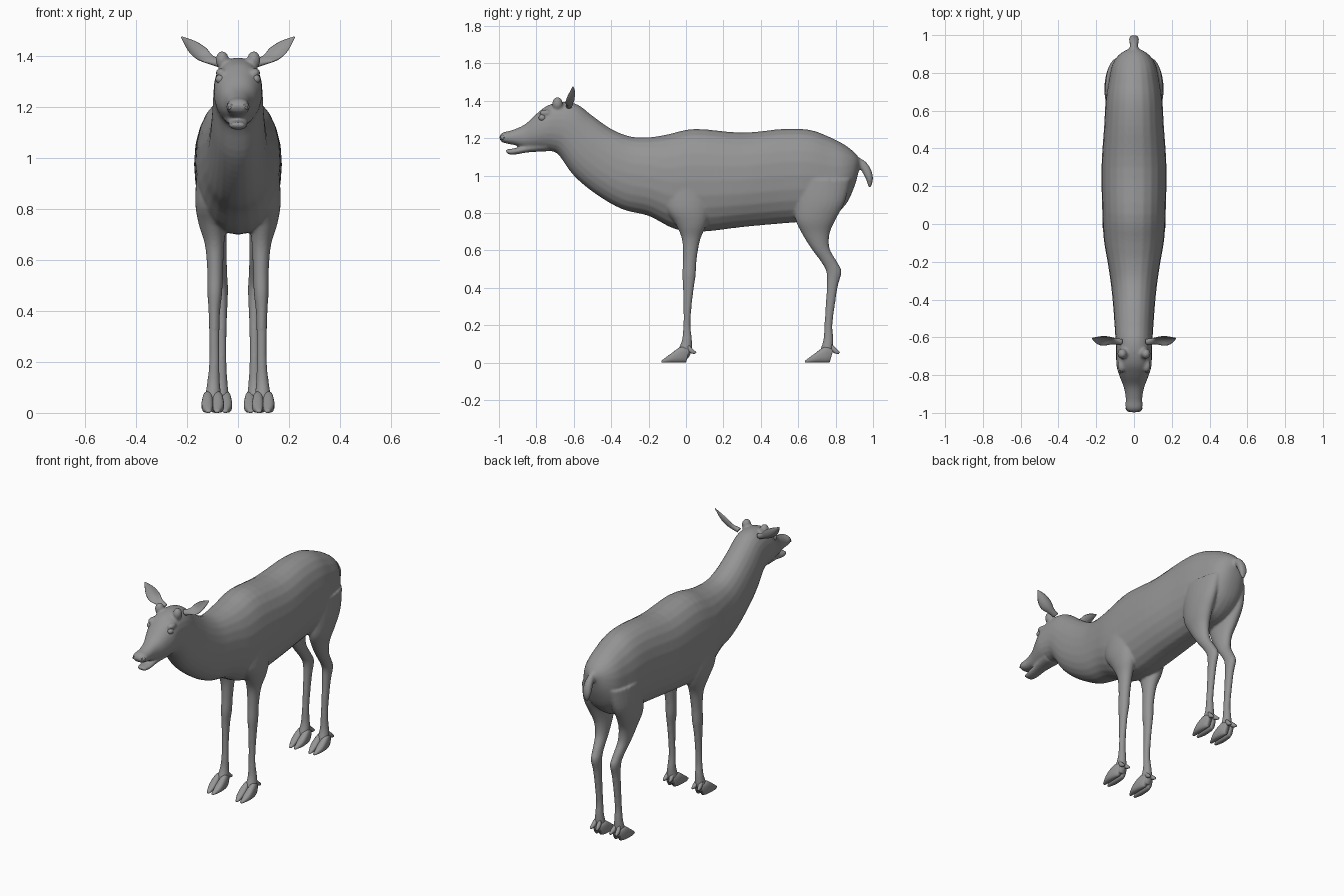
import bpy, bmesh, math
from mathutils import Vector, Matrix

cube = bpy.data.objects.get("Cube")
if cube:
    bpy.data.objects.remove(cube, do_unlink=True)

GREY = (0.3, 0.3, 0.3, 1)
hide = bpy.data.materials.new("plain_grey")
hide.use_nodes = True
hide.diffuse_color = GREY
hide.node_tree.nodes["Principled BSDF"].inputs["Base Color"].default_value = GREY


def finish(bm, name):
    """Turn a bmesh into a smooth object."""
    bmesh.ops.recalc_face_normals(bm, faces=bm.faces)
    for f in bm.faces:
        f.smooth = True
    mesh = bpy.data.meshes.new(name)
    bm.to_mesh(mesh)
    bm.free()
    mesh.materials.append(hide)
    ob = bpy.data.objects.new(name, mesh)
    bpy.context.collection.objects.link(ob)
    return ob


def skin(bm, rings):
    """Bridge rings of points into a closed tube."""
    loops = [[bm.verts.new(p) for p in ring] for ring in rings]
    n = len(loops[0])
    for a, b in zip(loops, loops[1:]):
        for i in range(n):
            j = (i + 1) % n
            bm.faces.new((a[i], a[j], b[j], b[i]))
    bm.faces.new(loops[0])
    bm.faces.new(loops[-1])


def spline(rows, steps):
    """Smooth interpolation through rows of numbers."""
    out = []
    last = len(rows) - 1
    for i in range(last):
        p, a, b, q = rows[max(i - 1, 0)], rows[i], rows[i + 1], rows[min(i + 2, last)]
        for s in range(steps):
            t = s / steps
            out.append([y + t / 2 * (z - x + t * (2 * x - 5 * y + 4 * z - w + t * (3 * (y - z) + w - x)))
                        for x, y, z, w in zip(p, a, b, q)])
    return out + [list(rows[-1])]


def loft(bm, rows, side=1, n=24, steps=4, power=0.9):
    """Rows: first edge y, z, second edge y, z, centre x, half width."""
    rings = []
    for y0, z0, y1, z1, cx, hw in spline(rows, steps):
        ring = []
        for k in range(n):
            a = math.tau * k / n
            c, s = (math.copysign(abs(v) ** power, v) for v in (math.cos(a), math.sin(a)))
            ring.append((side * (cx + hw * s), (y0 + y1 + c * (y0 - y1)) / 2, (z0 + z1 + c * (z0 - z1)) / 2))
        rings.append(ring)
    skin(bm, rings)


def ball(bm, centre, size):
    m = Matrix.Translation(centre) @ Matrix.Diagonal((*size, 1))
    bmesh.ops.create_uvsphere(bm, u_segments=20, v_segments=12, radius=1, matrix=m)


# Trunk, neck and head: top edge, bottom edge, half width
trunk = [
    (.935, 1.08, .925, 1.03, .02), (.9, 1.125, .9, .94, .075), (.84, 1.17, .85, .84, .115),
    (.76, 1.21, .76, .77, .135), (.66, 1.245, .65, .755, .15), (.52, 1.25, .52, .745, .158),
    (.3, 1.23, .3, .725, .172), (.05, 1.25, .08, .7, .168), (-.1, 1.22, -.06, .715, .16),
    (-.2, 1.205, -.2, .785, .14), (-.3, 1.21, -.34, .82, .122), (-.4, 1.25, -.48, .9, .11),
    (-.5, 1.32, -.6, 1, .102), (-.58, 1.38, -.68, 1.11, .097), (-.66, 1.395, -.72, 1.13, .095),
    (-.74, 1.375, -.77, 1.14, .092), (-.8, 1.33, -.82, 1.145, .075), (-.86, 1.275, -.87, 1.15, .054),
    (-.93, 1.243, -.91, 1.162, .044), (-.98, 1.23, -.96, 1.172, .045), (-1, 1.205, -.987, 1.18, .03)]
jaw = [(-.75, 1.2, -.74, 1.13, .06), (-.85, 1.165, -.84, 1.125, .042),
       (-.92, 1.146, -.92, 1.112, .036), (-.968, 1.14, -.955, 1.116, .026)]
tail = [(.92, 1.1, .9, 1.05, .02), (.96, 1.075, .935, 1.03, .022), (.988, 1.035, .952, 1, .026),
        (1, .985, .965, .975, .025), (.99, .938, .975, .938, .01)]

# Legs: front y, back y, height, centre x, half width
front_leg = [
    (-.12, .14, .98, .1, .06), (-.11, .13, .83, .11, .058), (-.055, .11, .74, .102, .052),
    (-.022, .077, .66, .092, .038), (-.016, .058, .56, .09, .031), (-.02, .052, .47, .091, .029),
    (-.016, .042, .4, .093, .023), (-.014, .03, .3, .093, .02), (-.014, .024, .2, .093, .02),
    (-.022, .032, .12, .096, .025), (-.045, .03, .06, .098, .032), (-.05, .01, .02, .098, .03)]
hind_leg = [
    (.56, .88, .98, .09, .06), (.58, .85, .86, .1, .057), (.585, .8, .765, .096, .052),
    (.62, .768, .69, .086, .042), (.67, .768, .61, .078, .034), (.725, .81, .535, .07, .028),
    (.75, .832, .485, .066, .027), (.753, .812, .41, .065, .023), (.746, .795, .3, .065, .02),
    (.74, .783, .2, .065, .02), (.734, .788, .12, .066, .025), (.715, .785, .06, .067, .032),
    (.71, .765, .02, .067, .03)]

bm = bmesh.new()
for shape in (trunk, jaw, tail):
    loft(bm, [(*row[:4], 0, row[4]) for row in shape])
for side in (1, -1):
    for leg in (front_leg, hind_leg):
        loft(bm, [(y0, z, y1, z, cx, hw) for y0, y1, z, cx, hw in leg], side, power=1)
    # Antler buds and brow ridges
    ball(bm, (side * .062, -.687, 1.385), (.026, .028, .036))
    ball(bm, (side * .066, -.75, 1.335), (.022, .035, .018))
body = finish(bm, "body")
blend = body.modifiers.new("Blend", "REMESH")
blend.mode = "VOXEL"
blend.voxel_size = 0.007
blend.use_smooth_shade = True
relax = body.modifiers.new("Relax", "SMOOTH")
relax.factor = 0.5
relax.iterations = 6

# Cloven hooves with dewclaws
toe = [(.02, .07, .0, .002, .016, .014), (-.025, .085, -.025, 0, .02, .021),
       (-.085, .045, -.085, 0, .021, .022), (-.132, .01, -.132, 0, .016, .008)]
claw = [(.01, .1, .01, .06, .014, .012), (.035, .075, .028, .05, .017, .012),
        (.055, .056, .048, .046, .02, .005)]
for name, y, x in (("front_hooves", 0, .099), ("hind_hooves", .768, .067)):
    bm = bmesh.new()
    for side in (1, -1):
        for split in (1, -1):
            for part in (toe, claw):
                rows = [(a + y, b, c + y, d, x + split * e, f) for a, b, c, d, e, f in part]
                loft(bm, rows, side, n=14, power=0.8)
    finish(bm, name)

# Cupped ears, eyes and nostril rims
for side, label in ((1, "left"), (-1, "right")):
    base, tip = Vector((.07, -.625, 1.372)), Vector((.222, -.605, 1.476))
    axis = (tip - base).normalized()
    across = Vector((-.42, .6, .6))
    across = (across - axis * across.dot(axis)).normalized()
    facing = axis.cross(across)
    if facing.y > 0:
        facing.negate()
    rings = []
    for t, w, cup, thick in spline([(0, .018, 0, .016), (.25, .022, .004, .013), (.5, .036, .018, .007),
                                    (.75, .03, .014, .005), (1, .003, 0, .002)], 4):
        ring = []
        for k in range(16):
            a = math.tau * k / 16
            u = math.cos(a)
            p = base.lerp(tip, t) + across * u * w + facing * (thick * math.sin(a) + cup * (u * u - .5))
            p.z -= .018 * math.sin(math.pi * t)
            ring.append((side * p.x, p.y, p.z))
        rings.append(ring)
    bm = bmesh.new()
    skin(bm, rings)
    finish(bm, label + "_ear")

    bm = bmesh.new()
    ball(bm, (side * .07, -.768, 1.31), (.018, .02, .018))
    finish(bm, label + "_eye")

    bpy.ops.mesh.primitive_torus_add(major_radius=.011, minor_radius=.004, major_segments=16, minor_segments=8,
                                     location=(side * .033, -.982, 1.205),
                                     rotation=(math.radians(70), 0, side * math.radians(50)))
    rim = bpy.context.object
    rim.name = label + "_nostril_rim"
    rim.data.materials.append(hide)
    bpy.ops.object.shade_smooth()
